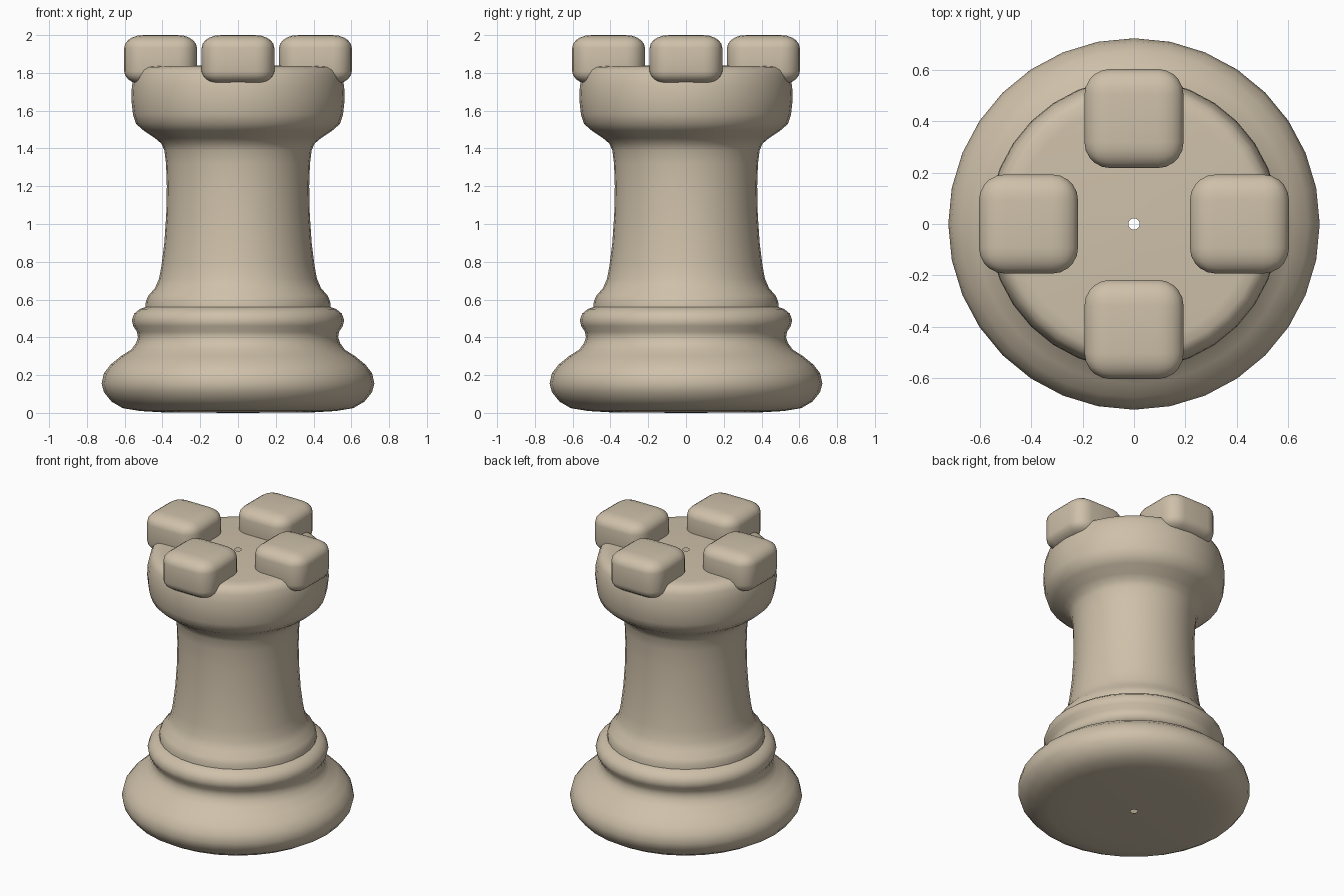
import bpy
import bmesh
from math import pi, cos, sin
from mathutils import Matrix, Vector

cube = bpy.data.objects.get("Cube")
if cube:
    bpy.data.objects.remove(cube, do_unlink=True)

# Single warm ivory colour
ivory = bpy.data.materials.new("warm_ivory")
ivory.use_nodes = True
colour = (0.62, 0.53, 0.40, 1)
ivory.diffuse_color = colour
ivory.node_tree.nodes["Principled BSDF"].inputs["Base Color"].default_value = colour


def finish(bm, name, angle):
    bmesh.ops.recalc_face_normals(bm, faces=bm.faces)
    mesh = bpy.data.meshes.new(name)
    bm.to_mesh(mesh)
    bm.free()
    mesh.materials.append(ivory)
    obj = bpy.data.objects.new(name, mesh)
    bpy.context.collection.objects.link(obj)
    bpy.ops.object.select_all(action="DESELECT")
    obj.select_set(True)
    bpy.context.view_layer.objects.active = obj
    bpy.ops.object.shade_smooth_by_angle(angle=angle)
    return obj


# Turned body: (radius, height) profile, open at the small axial holes
profile = [
    (.022, 0), (.4, .003), (.52, .01), (.61, .025), (.67, .06), (.71, .11),
    (.722, .155), (.71, .21), (.675, .255), (.62, .3), (.565, .335),
    (.54, .37), (.53, .4), (.535, .43), (.555, .46), (.562, .49),
    (.55, .525), (.52, .55), (.49, .56), (.488, .59), (.475, .62),
    (.44, .66), (.418, .71), (.405, .78), (.39, .9), (.38, 1.05),
    (.377, 1.2), (.381, 1.32), (.39, 1.39), (.405, 1.425), (.44, 1.455),
    (.5, 1.495), (.54, 1.53), (.556, 1.58), (.565, 1.66), (.562, 1.73),
    (.55, 1.785), (.535, 1.815), (.505, 1.832), (.46, 1.836), (.022, 1.84),
]
bm = bmesh.new()
verts = [bm.verts.new((r, 0, z)) for r, z in profile]
edges = [bm.edges.new(pair) for pair in zip(verts, verts[1:])]
bmesh.ops.spin(bm, geom=verts + edges, cent=(0, 0, 0), axis=(0, 0, 1),
               angle=2 * pi, steps=32, use_merge=True)
bmesh.ops.remove_doubles(bm, verts=bm.verts, dist=0.0005)
finish(bm, "turned_body", 0.9)

# Four rounded battlements around the rim
for i, side in enumerate(("left", "back", "right", "front")):
    bm = bmesh.new()
    bmesh.ops.create_cube(bm, size=0.385)
    bmesh.ops.bevel(bm, geom=bm.edges[:], offset=0.1, segments=5,
                    profile=0.5, affect="EDGES")
    centre = Vector((0.41 * cos(i * pi / 2), 0.41 * sin(i * pi / 2), 1.87))
    bm.transform(Matrix.Translation(centre) @ Matrix.Diagonal((1, 1, 0.675, 1)))
    finish(bm, "battlement_" + side, 0.9)
